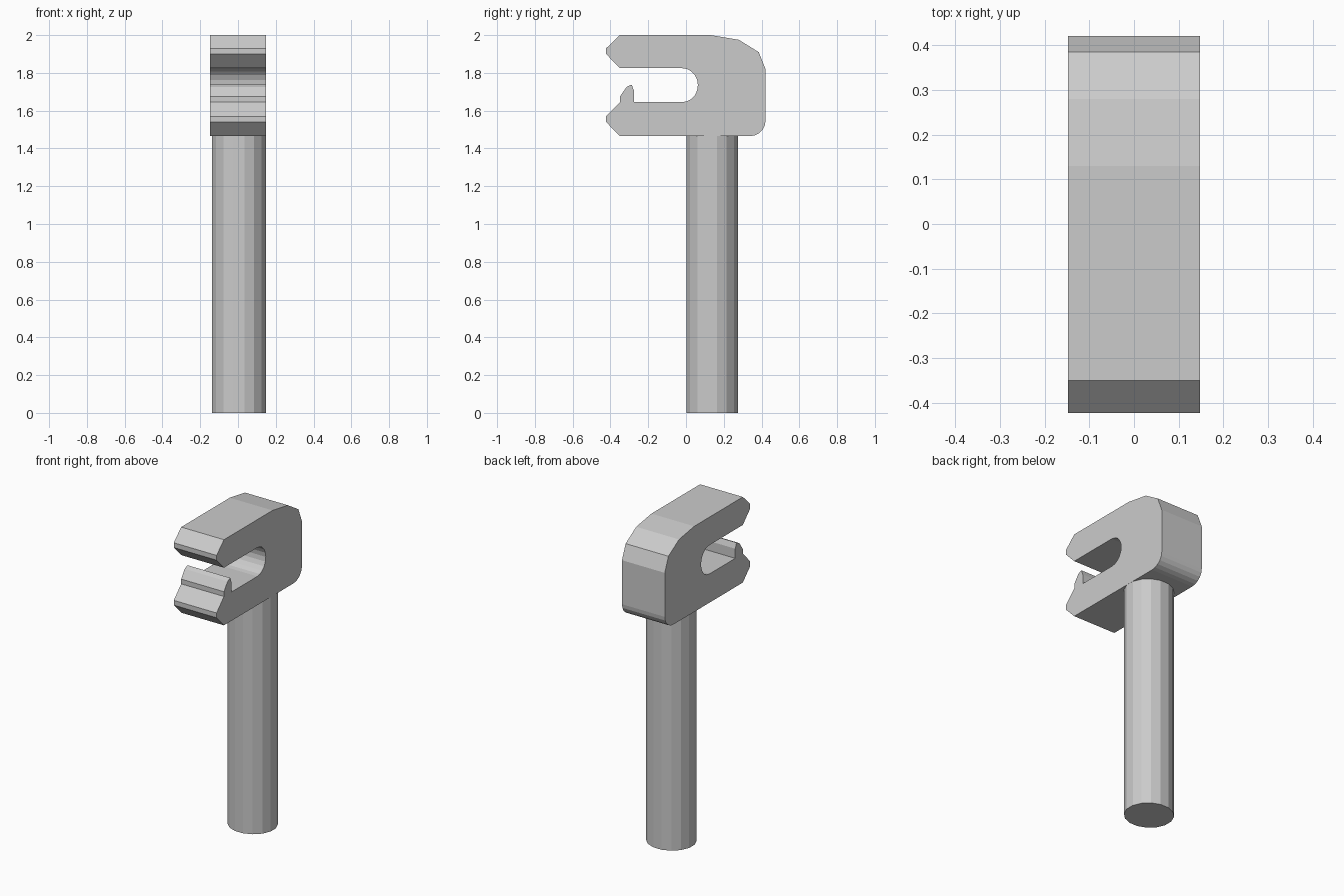
import bpy
import bmesh
from math import cos, sin, pi, radians

if "Cube" in bpy.data.objects:
    bpy.data.objects.remove(bpy.data.objects["Cube"], do_unlink=True)

grey = bpy.data.materials.new("plain_grey")
grey.use_nodes = True
colour = (0.6, 0.6, 0.6, 1)
grey.diffuse_color = colour
grey.node_tree.nodes["Principled BSDF"].inputs["Base Color"].default_value = colour


def arc(cy, cz, ry, rz, start, end, steps):
    """Points of an elliptical arc in the side profile, angles in degrees."""
    angles = [radians(start + (end - start) * i / steps) for i in range(steps + 1)]
    return [(cy + ry * cos(a), cz + rz * sin(a)) for a in angles]


def extrude(name, points, place, offset):
    """Sweep a closed outline along an offset into a solid."""
    bm = bmesh.new()
    face = bm.faces.new([bm.verts.new(place(a, b)) for a, b in points])
    moved = bmesh.ops.extrude_face_region(bm, geom=[face], use_keep_orig=True)
    verts = [v for v in moved["geom"] if isinstance(v, bmesh.types.BMVert)]
    bmesh.ops.translate(bm, verts=verts, vec=offset)
    bmesh.ops.recalc_face_normals(bm, faces=bm.faces)
    mesh = bpy.data.meshes.new(name)
    bm.to_mesh(mesh)
    bm.free()
    mesh.materials.append(grey)
    obj = bpy.data.objects.new(name, mesh)
    bpy.context.collection.objects.link(obj)
    return obj


# Hooked head: upper jaw, faceted back, rounded heel, lower jaw with barb, slot
profile = [(-0.423, 1.93), (-0.35, 2.0), (0.13, 2.0), (0.28, 1.975),
           (0.385, 1.91), (0.421, 1.82)]
profile += arc(0.336, 1.545, 0.085, 0.08, 0, -90, 5)
profile += [(-0.35, 1.465), (-0.423, 1.54), (-0.423, 1.57), (-0.35, 1.645),
            (-0.35, 1.675), (-0.315, 1.725), (-0.288, 1.738), (-0.275, 1.705),
            (-0.275, 1.645)]
profile += arc(-0.02, 1.735, 0.083, 0.09, -90, 90, 10)
profile += [(-0.35, 1.825), (-0.423, 1.9)]
half = 0.148
extrude("hooked_head", profile, lambda y, z: (-half, y, z), (2 * half, 0, 0))

# Round handle with flat facets, one side flush with the head
sides = 16
ring = []
for i in range(sides):
    a = 2 * pi * (i + 0.5) / sides
    ring.append((0.005 + 0.145 * cos(a), 0.138 + 0.139 * sin(a)))
extrude("handle_shaft", ring, lambda x, y: (x, y, 0), (0, 0, 1.47))
